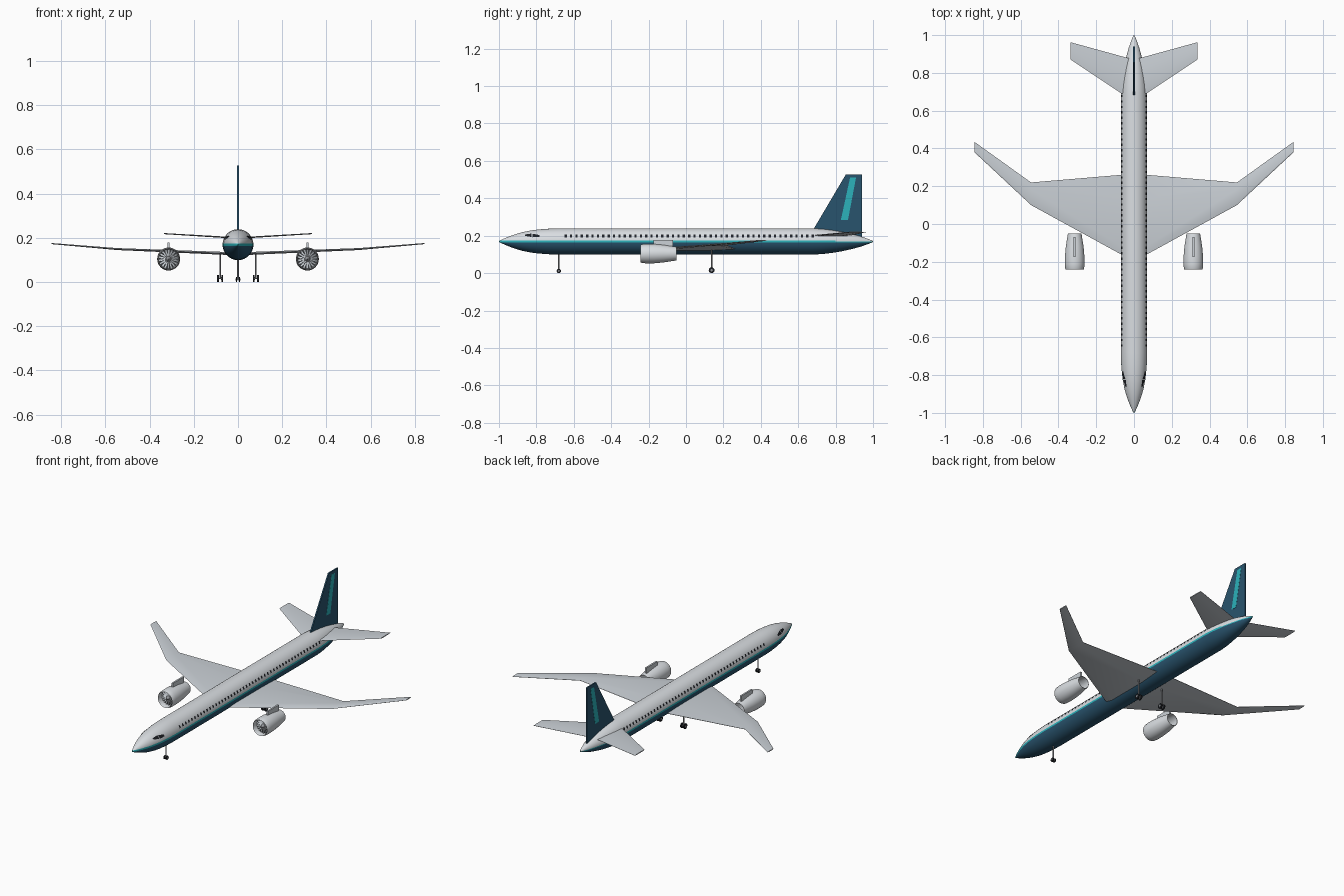
import bpy, bmesh, math
from mathutils import Matrix, Vector

if "Cube" in bpy.data.objects:
    bpy.data.objects.remove(bpy.data.objects["Cube"])

AXIS_Z = 0.169


def material(name, rgb):
    m = bpy.data.materials.new(name)
    m.diffuse_color = (*rgb, 1)
    m.use_nodes = True
    m.node_tree.nodes["Principled BSDF"].inputs["Base Color"].default_value = m.diffuse_color
    return m


WHITE = material("body_white", (0.70, 0.73, 0.76))
GREY = material("wing_grey", (0.60, 0.64, 0.68))
NAVY = material("navy_blue", (0.022, 0.088, 0.155))
TEAL = material("teal", (0.025, 0.45, 0.50))
BLACK = material("glass_black", (0.012, 0.014, 0.018))
DARK = material("fan_dark", (0.05, 0.055, 0.06))
METAL = material("strut_metal", (0.30, 0.31, 0.33))


def finish(name, bm, mats, recalc=True, angle=35):
    if recalc:
        bmesh.ops.recalc_face_normals(bm, faces=bm.faces[:])
    me = bpy.data.meshes.new(name)
    bm.to_mesh(me)
    bm.free()
    for m in mats:
        me.materials.append(m)
    me.shade_smooth()
    me.set_sharp_from_angle(angle=math.radians(angle))
    ob = bpy.data.objects.new(name, me)
    bpy.context.collection.objects.link(ob)
    return ob


def lathe(profile, x, z, seg=32, closed=False):
    """Spin (y, radius) points around an axis along y."""
    bm = bmesh.new()
    rings = []
    for y, r in profile:
        rings.append([bm.verts.new((x + r * math.cos(2 * math.pi * i / seg), y,
                                    z + r * math.sin(2 * math.pi * i / seg)))
                      for i in range(seg)])
    pairs = list(zip(rings, rings[1:]))
    if closed:
        pairs.append((rings[-1], rings[0]))
    else:
        bm.faces.new(rings[0])
        bm.faces.new(rings[-1])
    for a, b in pairs:
        for i in range(seg):
            j = (i + 1) % seg
            bm.faces.new((a[i], a[j], b[j], b[i]))
    return bm


def loft(name, sections, mat):
    """Skin matching rings of points and cap the ends."""
    bm = bmesh.new()
    rings = [[bm.verts.new(p) for p in s] for s in sections]
    for a, b in zip(rings, rings[1:]):
        for i in range(len(a)):
            j = (i + 1) % len(a)
            bm.faces.new((a[i], a[j], b[j], b[i]))
    bm.faces.new(rings[0])
    bm.faces.new(rings[-1])
    return finish(name, bm, [mat], angle=20)


def foil(x, lead, trail, z, t):
    """Thin wing section at one span position."""
    shape = ((0, 0), (0.1, 0.5), (0.7, 0.5), (1, 0.08), (1, -0.08), (0.7, -0.5), (0.1, -0.5))
    return [(x, lead + (trail - lead) * u, z + t * v) for u, v in shape]


def cylinder(bm, a, b, r, seg=12, mat=0):
    a, b = Vector(a), Vector(b)
    d = b - a
    mtx = Matrix.Translation((a + b) / 2) @ d.to_track_quat('Z', 'Y').to_matrix().to_4x4()
    res = bmesh.ops.create_cone(bm, cap_ends=True, segments=seg, radius1=r, radius2=r,
                                depth=d.length, matrix=mtx)
    for f in {f for v in res["verts"] for f in v.link_faces}:
        f.material_index = mat


# Fuselage: white top, teal cheat line, navy belly
BODY = [(-1, 0.002), (-0.985, 0.010), (-0.96, 0.021), (-0.93, 0.033), (-0.9, 0.043),
        (-0.87, 0.051), (-0.83, 0.059), (-0.79, 0.064), (-0.74, 0.068), (-0.68, 0.07),
        (0.68, 0.07), (0.73, 0.067), (0.78, 0.061), (0.83, 0.053), (0.88, 0.042),
        (0.93, 0.029), (0.97, 0.015), (0.99, 0.007), (1.0, 0.002)]
bm = lathe(BODY, 0, AXIS_Z)
for co, no in (((0, 0, 0.164), (0, 0, 1)), ((0, 0, 0.174), (0, 0, 1)), ((0, 0.8, 0), (0, 1, 0))):
    bmesh.ops.bisect_plane(bm, geom=bm.verts[:] + bm.edges[:] + bm.faces[:],
                           dist=1e-6, plane_co=co, plane_no=no)
for f in bm.faces:
    c = f.calc_center_median()
    if c.z < 0.164:
        f.material_index = 2
    elif c.z < 0.174:
        f.material_index = 1 if c.y < 0.8 or c.z < AXIS_Z else 0
finish("fuselage", bm, [WHITE, TEAL, NAVY])


def skin_x(y, z):
    """Half width of the fuselage at a given length and height."""
    for (y0, r0), (y1, r1) in zip(BODY, BODY[1:]):
        if y0 <= y <= y1:
            r = r0 + (r1 - r0) * (y - y0) / (y1 - y0)
            return math.sqrt(max(r * r - (z - AXIS_Z) ** 2, 0))
    return 0


def pane(bm, side, y0, y1, low, high, n=1, rows=3):
    """Glass patch lying on the fuselage skin; low/high give z at both ends."""
    grid = []
    for i in range(n + 1):
        t = i / n
        lo, hi = low[0] + (low[1] - low[0]) * t, high[0] + (high[1] - high[0]) * t
        y = y0 + (y1 - y0) * t
        zs = [lo + (hi - lo) * k / rows for k in range(rows + 1)]
        grid.append([bm.verts.new((side * (skin_x(y, z) + 0.0015), y, z + 0.0005)) for z in zs])
    for a, b in zip(grid, grid[1:]):
        for k in range(rows):
            q = (a[k], b[k], b[k + 1], a[k + 1])
            bm.faces.new(q if side > 0 else q[::-1])


# Cabin and cockpit windows
cabin, cockpit = bmesh.new(), bmesh.new()
for side in (-1, 1):
    for i in range(47):
        y = -0.643 + i * 0.0287
        pane(cabin, side, y - 0.006, y + 0.006, (0.191, 0.191), (0.205, 0.205))
    pane(cockpit, side, -0.862, -0.825, (0.199, 0.192), (0.206, 0.211), 5)
    pane(cockpit, side, -0.821, -0.782, (0.191, 0.193), (0.210, 0.203), 5)
finish("cabin_windows", cabin, [BLACK], False)
finish("cockpit_windows", cockpit, [BLACK], False)

# Tail fin with a teal stripe plate on each face
fin = [(0.68, 0.232), (0.855, 0.528), (0.94, 0.528), (0.94, 0.19), (0.72, 0.19)]
loft("tail_fin", [[(x, y, z) for y, z in fin] for x in (-0.004, 0.004)], NAVY)
stripe = [(0.828, 0.284), (0.877, 0.51), (0.909, 0.51), (0.866, 0.284)]
loft("fin_stripe", [[(x, y, z) for y, z in stripe] for x in (-0.005, 0.005)], TEAL)

# Paired parts
for side, tag in ((-1, "left"), (1, "right")):
    loft(tag + "_wing", [foil(0, -0.195, 0.265, 0.125, 0.014),
                         foil(side * 0.07, -0.16, 0.26, 0.13, 0.013),
                         foil(side * 0.545, 0.10, 0.22, 0.149, 0.009),
                         foil(side * 0.845, 0.38, 0.435, 0.174, 0.005)], GREY)
    loft(tag + "_stabilizer", [foil(0, 0.647, 0.87, 0.199, 0.007),
                               foil(side * 0.335, 0.87, 0.962, 0.219, 0.005)], GREY)

    # Engine: hollow nacelle, fan and pylon
    ex, ez = side * 0.314, 0.104
    finish(tag + "_nacelle", lathe(
        [(-0.242, 0.047), (-0.235, 0.050), (-0.21, 0.052), (-0.17, 0.0515), (-0.12, 0.047),
         (-0.05, 0.036), (-0.05, 0.034), (-0.12, 0.043), (-0.2, 0.044), (-0.235, 0.044)],
        ex, ez, closed=True), [WHITE])
    finish(tag + "_fan_disc", lathe([(-0.205, 0.0445), (-0.198, 0.0445)], ex, ez), [DARK])
    finish(tag + "_spinner", lathe([(-0.232, 0.001), (-0.222, 0.008), (-0.205, 0.013)],
                                   ex, ez, 16), [METAL])
    bm = bmesh.new()
    for i in range(18):
        turn = (Matrix.Translation((ex, -0.209, ez)) @ Matrix.Rotation(i * math.pi / 9, 4, 'Y')
                @ Matrix.Translation((0, 0, 0.028)) @ Matrix.Rotation(0.5, 4, 'Z')
                @ Matrix.Diagonal((0.0075, 0.002, 0.032, 1)))
        bmesh.ops.create_cube(bm, size=1, matrix=turn)
    finish(tag + "_fan_blades", bm, [GREY])
    bm = bmesh.new()
    bmesh.ops.create_cube(bm, size=1, matrix=Matrix.Translation((ex, -0.122, 0.161))
                          @ Matrix.Diagonal((0.010, 0.104, 0.034, 1)))
    finish(tag + "_pylon", bm, [GREY])


def gear(name, x, y, top, r, track, width):
    """Strut, axle and twin wheels with metal hubs."""
    bm = bmesh.new()
    cylinder(bm, (x, y, r), (x, y, top), 0.0035)
    cylinder(bm, (x - track, y, r), (x + track, y, r), 0.003)
    for s in (-1, 1):
        c = x + s * track
        cylinder(bm, (c - width / 2, y, r), (c + width / 2, y, r), r, 20, 1)
        cylinder(bm, (c - width / 2 - 0.001, y, r), (c + width / 2 + 0.001, y, r), r * 0.4, 12)
    finish(name, bm, [METAL, BLACK])


gear("nose_gear", 0, -0.68, 0.11, 0.0115, 0.007, 0.006)
for side, tag in ((-1, "left"), (1, "right")):
    gear(tag + "_main_gear", side * 0.081, 0.137, 0.13, 0.0155, 0.0095, 0.007)
